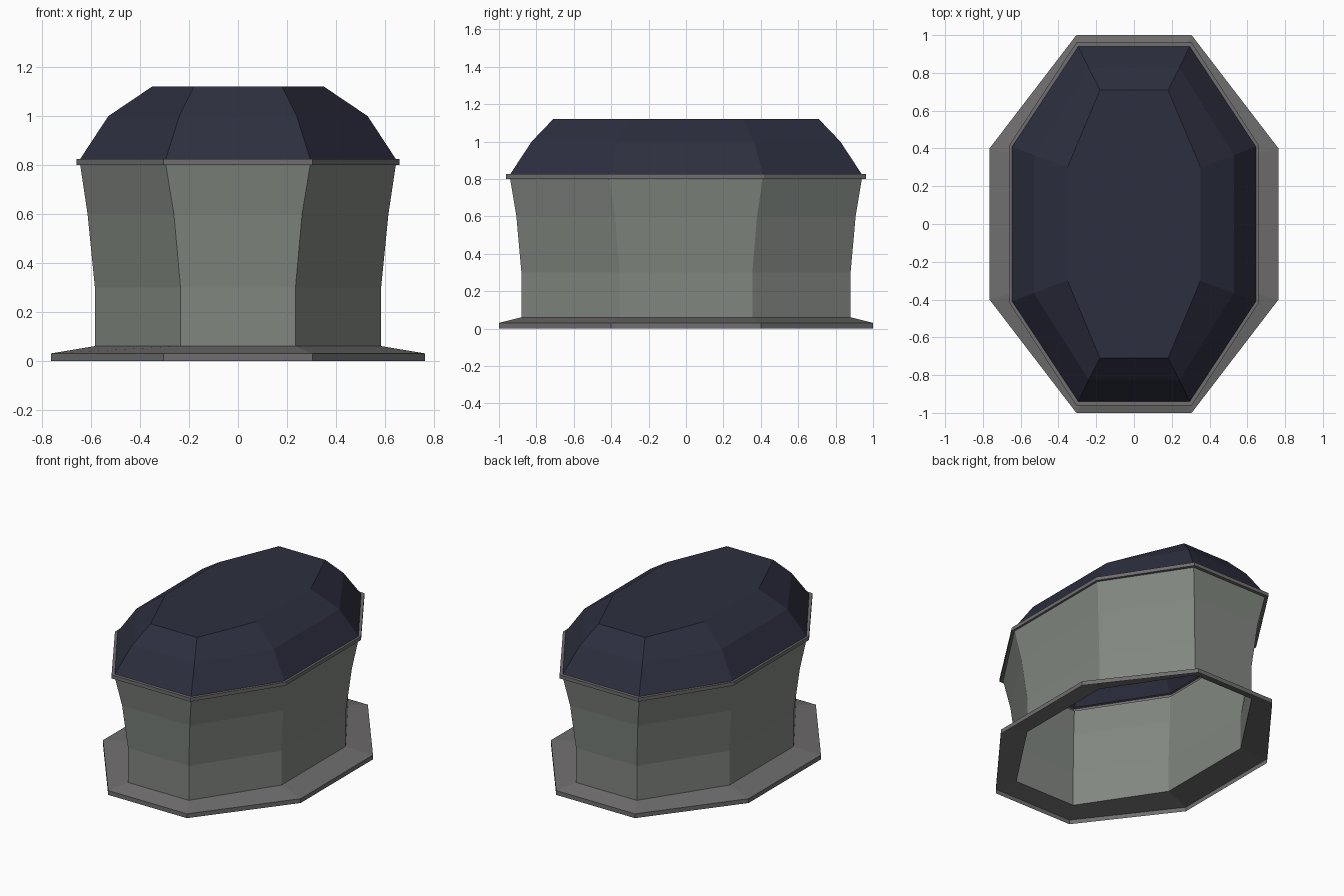
import bpy

if "Cube" in bpy.data.objects:
    bpy.data.objects.remove(bpy.data.objects["Cube"])


def paint(name, rgb):
    mat = bpy.data.materials.new(name)
    mat.diffuse_color = (*rgb, 1)
    mat.use_nodes = True
    mat.node_tree.nodes["Principled BSDF"].inputs["Base Color"].default_value = mat.diffuse_color
    return mat


def octagon(x, cx, y, cy, z):
    """Elongated octagon: half width x, half length y, corner offsets cx and cy."""
    quarter = [(x, cy), (cx, y)]
    pts = quarter + [(-a, b) for a, b in reversed(quarter)]
    pts += [(-a, -b) for a, b in pts]
    return [(a, b, z) for a, b in pts]


def shell(name, levels, mat, cap=False):
    """Skin a stack of octagons into an open, flat-faced shell."""
    verts = [p for level in levels for p in octagon(*level)]
    faces = [(r * 8 + i, r * 8 + (i + 1) % 8, r * 8 + 8 + (i + 1) % 8, r * 8 + 8 + i)
             for r in range(len(levels) - 1) for i in range(8)]
    if cap:
        faces.append(tuple(range(len(verts) - 8, len(verts))))
    mesh = bpy.data.meshes.new(name)
    mesh.from_pydata(verts, [], faces)
    mesh.materials.append(mat)
    obj = bpy.data.objects.new(name, mesh)
    bpy.context.collection.objects.link(obj)
    return obj


trim = paint("trim_grey", (0.16, 0.155, 0.155))
stone = paint("wall_grey_green", (0.22, 0.24, 0.215))
navy = paint("roof_navy", (0.026, 0.028, 0.05))

foot = (0.585, 0.235, 0.88, 0.355)
top = (0.645, 0.295, 0.94, 0.41)
lip = (0.66, 0.305, 0.962, 0.418)
flange = (0.765, 0.305, 1.0, 0.40)

# Spreading flange at the ground, open underneath
shell("base_flange", [(*flange, 0), (*flange, 0.03), (*foot, 0.06)], trim)

# Flaring hollow walls
shell("walls", [(*foot, 0.06), (*foot, 0.30),
                (0.615, 0.262, 0.907, 0.38, 0.60), (*top, 0.80)], stone)

# Thin rim between walls and roof
shell("rim", [(*top, 0.80), (*lip, 0.80), (*lip, 0.825), (*top, 0.825)], trim)

# Faceted roof with a flat top
shell("roof", [(*top, 0.825), (0.53, 0.24, 0.825, 0.365, 1.0),
               (0.352, 0.18, 0.71, 0.30, 1.12)], navy, cap=True)
